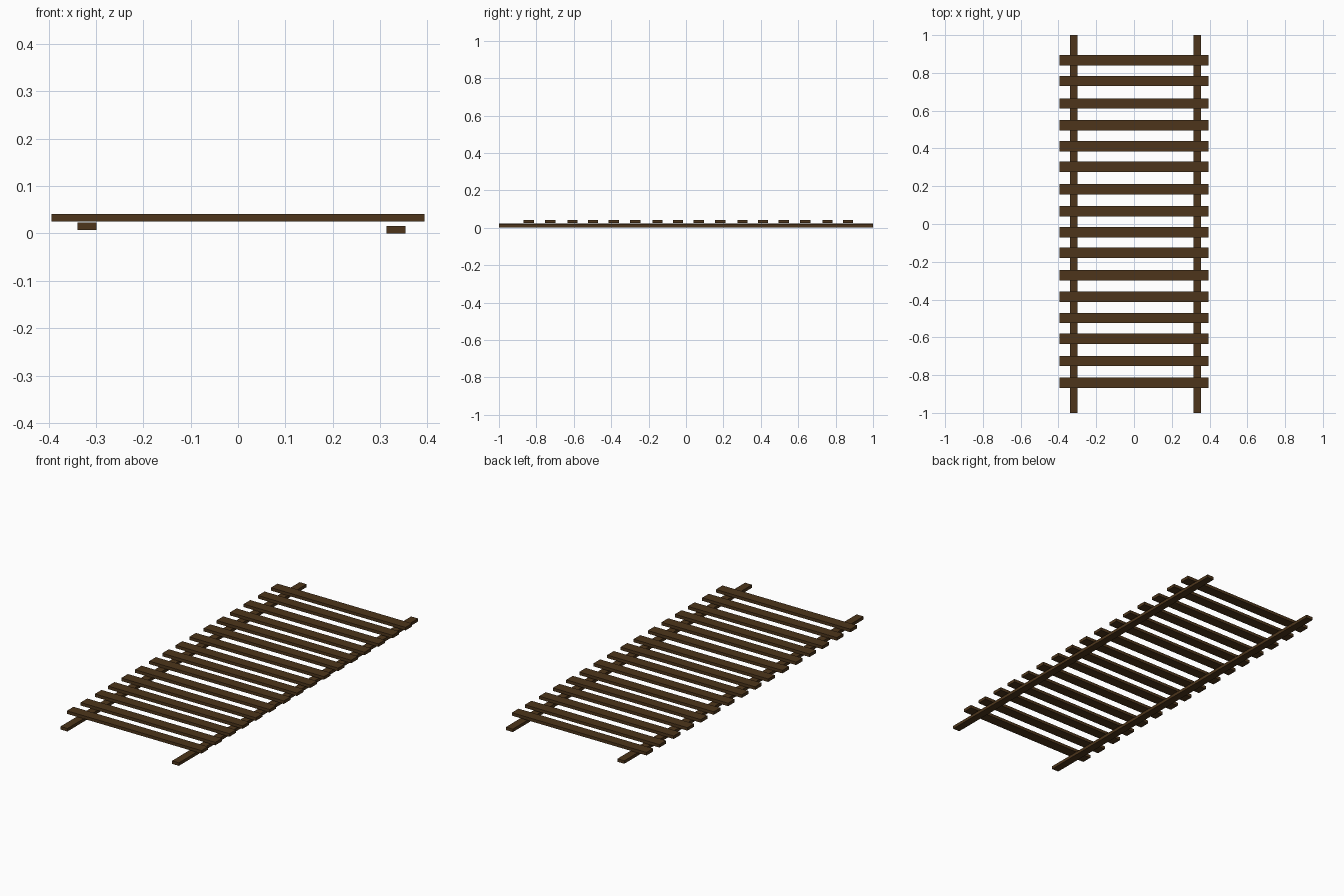
import bpy
import bmesh
from mathutils import Vector

if "Cube" in bpy.data.objects:
    bpy.data.objects.remove(bpy.data.objects["Cube"])

wood = bpy.data.materials.new("dark_wood")
wood.diffuse_color = (0.075, 0.036, 0.011, 1)
wood.use_nodes = True
wood.node_tree.nodes["Principled BSDF"].inputs["Base Color"].default_value = wood.diffuse_color


def box(name, lo, hi):
    """Box spanning two opposite corners."""
    lo, hi = Vector(lo), Vector(hi)
    bm = bmesh.new()
    bmesh.ops.create_cube(bm, size=1)
    bmesh.ops.scale(bm, vec=hi - lo, verts=bm.verts)
    mesh = bpy.data.meshes.new(name)
    bm.to_mesh(mesh)
    bm.free()
    mesh.materials.append(wood)
    obj = bpy.data.objects.new(name, mesh)
    obj.location = (lo + hi) / 2
    bpy.context.collection.objects.link(obj)
    return obj


# Two long rails, the left one sitting slightly higher
box("left_rail", (-0.339, -1, 0.007), (-0.299, 1, 0.023))
box("right_rail", (0.314, -1, 0.0), (0.354, 1, 0.016))

# Cross slats: four groups of four with slightly uneven gaps
for group in range(4):
    for i, offset in enumerate((0, 0.109, 0.228, 0.343)):
        y = 0.866 - 0.4545 * group - offset
        box(f"slat_{group * 4 + i + 1}",
            (-0.394, y - 0.0275, 0.025), (0.394, y + 0.0275, 0.041))
